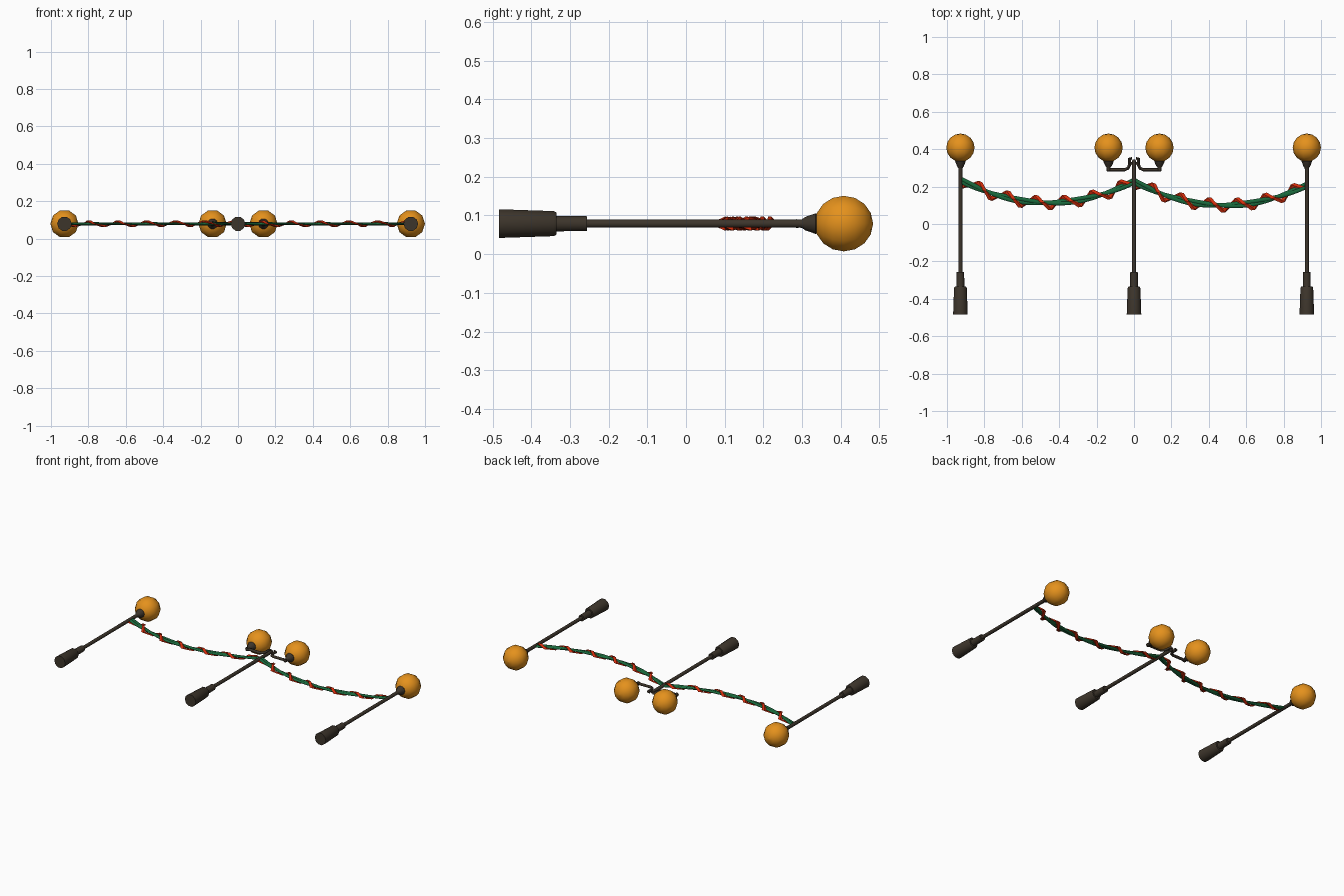
import bpy, bmesh, math
from mathutils import Vector

if "Cube" in bpy.data.objects:
    bpy.data.objects.remove(bpy.data.objects["Cube"])

Z = 0.079  # height of the flat-lying lamp axis


def material(name, rgb):
    m = bpy.data.materials.new(name)
    m.diffuse_color = (*rgb, 1)
    m.use_nodes = True
    m.node_tree.nodes["Principled BSDF"].inputs["Base Color"].default_value = m.diffuse_color
    return m


iron = material("dark_iron", (0.046, 0.035, 0.024))
amber = material("amber_glass", (0.78, 0.285, 0.012))
green = material("garland_green", (0.01, 0.14, 0.045))
red = material("ribbon_red", (0.65, 0.025, 0.003))


def skin(name, rings, mat, smooth=False):
    """Join closed rings of points into a capped tube."""
    bm = bmesh.new()
    vr = [[bm.verts.new(p) for p in ring] for ring in rings]
    n = len(vr[0])
    for a, b in zip(vr, vr[1:]):
        for i in range(n):
            j = (i + 1) % n
            bm.faces.new((a[i], a[j], b[j], b[i]))
    bm.faces.new(vr[0])
    bm.faces.new(vr[-1])
    bmesh.ops.recalc_face_normals(bm, faces=bm.faces)
    if smooth:  # smooth sides, sharp corners
        for f in bm.faces:
            f.smooth = True
        for e in bm.edges:
            e.smooth = e.calc_face_angle(0) < math.radians(46)
    me = bpy.data.meshes.new(name)
    bm.to_mesh(me)
    bm.free()
    me.materials.append(mat)
    ob = bpy.data.objects.new(name, me)
    bpy.context.collection.objects.link(ob)
    return ob


def lathe(name, x, profile, mat, sides=10):
    """Turn (radius, y) pairs about an axis along y."""
    return skin(name, [[(x + r * math.cos(t), y, Z + r * math.sin(t))
                        for t in [math.tau * i / sides for i in range(sides)]]
                       for r, y in profile], mat, True)


def sweep(name, path, ry, rz, mat, sides=6):
    """Tube along a path in the xy plane, with an oval section."""
    rings = []
    for i, p in enumerate(path):
        d = path[min(i + 1, len(path) - 1)] - path[max(i - 1, 0)]
        n = Vector((-d.y, d.x, 0)).normalized()
        rings.append([p + n * ry * math.cos(t) + Vector((0, 0, rz * math.sin(t)))
                      for t in [math.tau * k / sides for k in range(sides)]])
    return skin(name, rings, mat, sides > 6)


def globe(name, x):
    r, n = 0.0755, 8
    prof = [(max(r * math.sin(math.pi * i / n), 0.001), 0.408 - r * math.cos(math.pi * i / n))
            for i in range(n + 1)]
    lathe(name, x, prof, amber, 10)


BASE = [(0.039, -0.484), (0.034, -0.342), (0.03, -0.335), (0.021, -0.335),
        (0.02, -0.256), (0.011, -0.256)]
CUP = [(0.012, 0.30), (0.025, 0.311), (0.027, 0.32), (0.022, 0.337), (0.022, 0.345)]

# Outer lamps: base, pole, cup and globe in line
for side, x in (("left", -0.928), ("right", 0.924)):
    lathe(side + "_lamp_post", x, BASE + [(0.011, 0.295)] + CUP[:1] + [(0.018, 0.308), (0.028, 0.335), (0.022, 0.345)], iron)
    globe(side + "_globe", x)

# Middle lamp post with two curved arms
lathe("middle_lamp_post", 0, BASE + [(0.011, 0.33), (0.008, 0.345)], iron)
for side, s in (("left", -1), ("right", 1)):
    arm = [(0.012, 0.350), (0.023, 0.350), (0.023, 0.318), (0.032, 0.298), (0.05, 0.29), (0.145, 0.29)]
    sweep(side + "_arm", [Vector((s * x, y, Z)) for x, y in arm], 0.0085, 0.0085, iron, 8)
    x = s * 0.136
    lathe(side + "_arm_cup", x, [(0.012, 0.284), (0.010, 0.303), (0.018, 0.312), (0.028, 0.335), (0.022, 0.345)], iron)
    globe(side + "_arm_globe", x)
sweep("arm_crossbar", [Vector((-0.025, 0.325, Z)), Vector((0.025, 0.325, Z))], 0.006, 0.006, iron)


# Sagging garlands, each with a ribbon wound round it
def sag(x0, y0, x1, y1, drop, t):
    return Vector((x0 + (x1 - x0) * t, y0 + (y1 - y0) * t - 4 * drop * t * (1 - t), Z))


for side, span in (("left", (-0.928, 0.235, 0, 0.228, 0.118)),
                   ("right", (0, 0.228, 0.924, 0.208, 0.118))):
    # Two green strands twisting slowly about each other
    for k in range(2):
        path = []
        for i in range(33):
            a = math.tau * 1.5 * i / 32 + math.pi * k
            path.append(sag(*span, i / 32) + Vector((0, 0.008 * math.cos(a), 0.0025 * math.sin(a))))
        sweep(f"{side}_garland_strand_{k + 1}", path, 0.011, 0.006, green, 8)
    # Red ribbon in a coarse spiral, four bends per turn
    rings = []
    for i in range(24):
        c, sn = ((1, 0), (0, 1), (-1, 0), (0, -1))[(i - 2) % 4]
        t = (i + 0.4) / 24
        p = sag(*span, t)
        d = (sag(*span, t + 0.01) - p).normalized()
        n, w = Vector((-d.y, d.x, 0)), d * 0.0145
        inner = p + n * 0.024 * c + Vector((0, 0, 0.009 * sn))
        outer = p + n * 0.038 * c + Vector((0, 0, 0.018 * sn))
        rings.append([inner - w, inner + w, outer + w * 0.75, outer - w * 0.75])
    skin(side + "_ribbon", rings, red)
